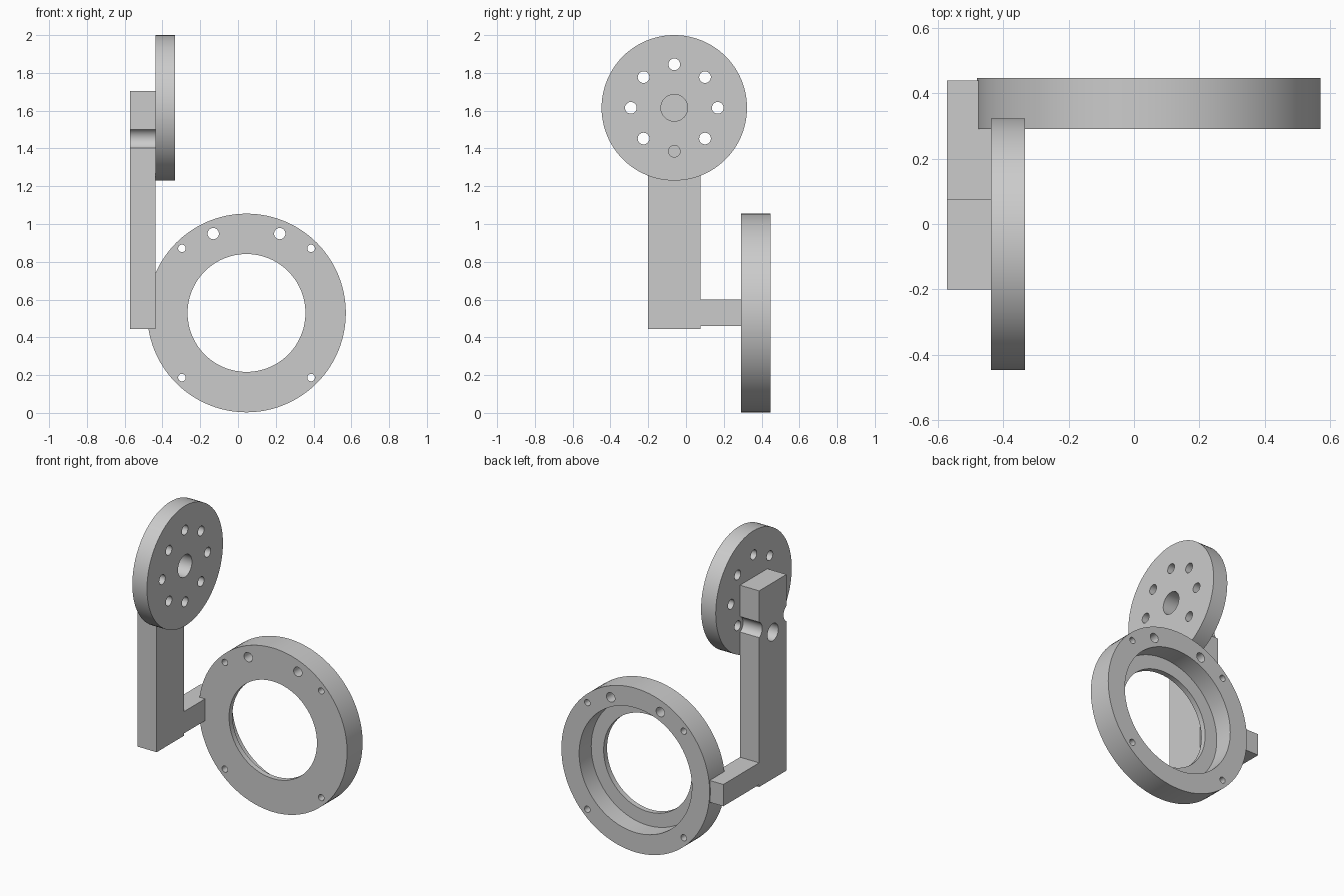
import bpy
import bmesh
from math import radians, cos, sin, pi
from mathutils import Matrix, Vector

if "Cube" in bpy.data.objects:
    bpy.data.objects.remove(bpy.data.objects["Cube"])

grey = bpy.data.materials.new("plain grey")
grey.use_nodes = True
grey.diffuse_color = (0.6, 0.6, 0.6, 1)
grey.node_tree.nodes["Principled BSDF"].inputs["Base Color"].default_value = (0.6, 0.6, 0.6, 1)

TURN = {"X": Matrix.Rotation(pi / 2, 4, "Y"), "Y": Matrix.Rotation(pi / 2, 4, "X")}


def add_cylinder(bm, axis, centre, radius, depth, sides):
    bmesh.ops.create_cone(bm, cap_ends=True, segments=sides, radius1=radius, radius2=radius,
                          depth=depth, matrix=Matrix.Translation(centre) @ TURN[axis])


def add_box(bm, low, high):
    low, high = Vector(low), Vector(high)
    size = Matrix.Diagonal((*(high - low), 1))
    bmesh.ops.create_cube(bm, size=1, matrix=Matrix.Translation((low + high) / 2) @ size)


def make(name, bm):
    mesh = bpy.data.meshes.new(name)
    bm.to_mesh(mesh)
    bm.free()
    obj = bpy.data.objects.new(name, mesh)
    bpy.context.collection.objects.link(obj)
    return obj


def finish(obj, cutters=()):
    """Cut the holes, bake the result, then colour and shade the part."""
    helpers = []
    for cut in cutters:
        bm = bmesh.new()
        add_cylinder(bm, *cut)
        helper = make("hole_cutter", bm)
        helper.hide_render = True
        mod = obj.modifiers.new("hole", "BOOLEAN")
        mod.operation, mod.solver, mod.object = "DIFFERENCE", "EXACT", helper
        helpers.append(helper)
    bpy.context.view_layer.update()
    baked = bpy.data.meshes.new_from_object(obj.evaluated_get(bpy.context.evaluated_depsgraph_get()))
    obj.modifiers.clear()
    obj.data = baked
    for helper in helpers:
        bpy.data.objects.remove(helper)
    obj.data.materials.clear()
    obj.data.materials.append(grey)
    bpy.ops.object.select_all(action="DESELECT")
    obj.select_set(True)
    bpy.context.view_layer.objects.active = obj
    bpy.ops.object.shade_smooth_by_angle(angle=radians(30))


# Mounting ring: through opening, deep recess at the back, bolt holes
RX, RY, RZ = 0.045, 0.369, 0.529
bm = bmesh.new()
add_cylinder(bm, "Y", (RX, RY, RZ), 0.526, 0.157, 96)
ring = make("mounting_ring", bm)
cuts = [("Y", (RX, RY, RZ), 0.312, 0.4, 96),
        ("Y", (RX, 0.525, RZ), 0.4, 0.4, 96)]
for side in (-1, 1):
    cuts.append(("Y", (RX + side * 0.176, RY, RZ + 0.42), 0.03, 0.4, 24))
    for up in (-1, 1):
        cuts.append(("Y", (RX + side * 0.342, RY, RZ + up * 0.342), 0.02, 0.4, 24))
finish(ring, cuts)

# Horn disc: centre hole and a circle of eight holes
DX, DY, DZ = -0.385, -0.062, 1.615
spots = [(DY + 0.23 * cos(i * pi / 4), DZ + 0.23 * sin(i * pi / 4)) for i in range(8)]
bm = bmesh.new()
add_cylinder(bm, "X", (DX, DY, DZ), 0.385, 0.104, 96)
disc = make("horn_disc", bm)
cuts = [("X", (DX, DY, DZ), 0.071, 0.4, 32)]
cuts += [("X", (DX, y, z), 0.031, 0.4, 24) for y, z in spots]
finish(disc, cuts)

# Upright arm: clearance notches on both edges and a blind hole from outside
bm = bmesh.new()
add_box(bm, (-0.573, -0.2, 0.445), (-0.437, 0.077, 1.703))
arm = make("upright_arm", bm)
cuts = [("X", (-0.505, *spots[i]), 0.055, 0.4, 32) for i in (5, 7)]
cuts.append(("X", (-0.55, *spots[6]), 0.055, 0.2, 32))
finish(arm, cuts)

# Foot joining the arm to the ring
bm = bmesh.new()
add_box(bm, (-0.573, 0.077, 0.46), (-0.437, 0.44, 0.6))
foot = make("connecting_foot", bm)
finish(foot)
